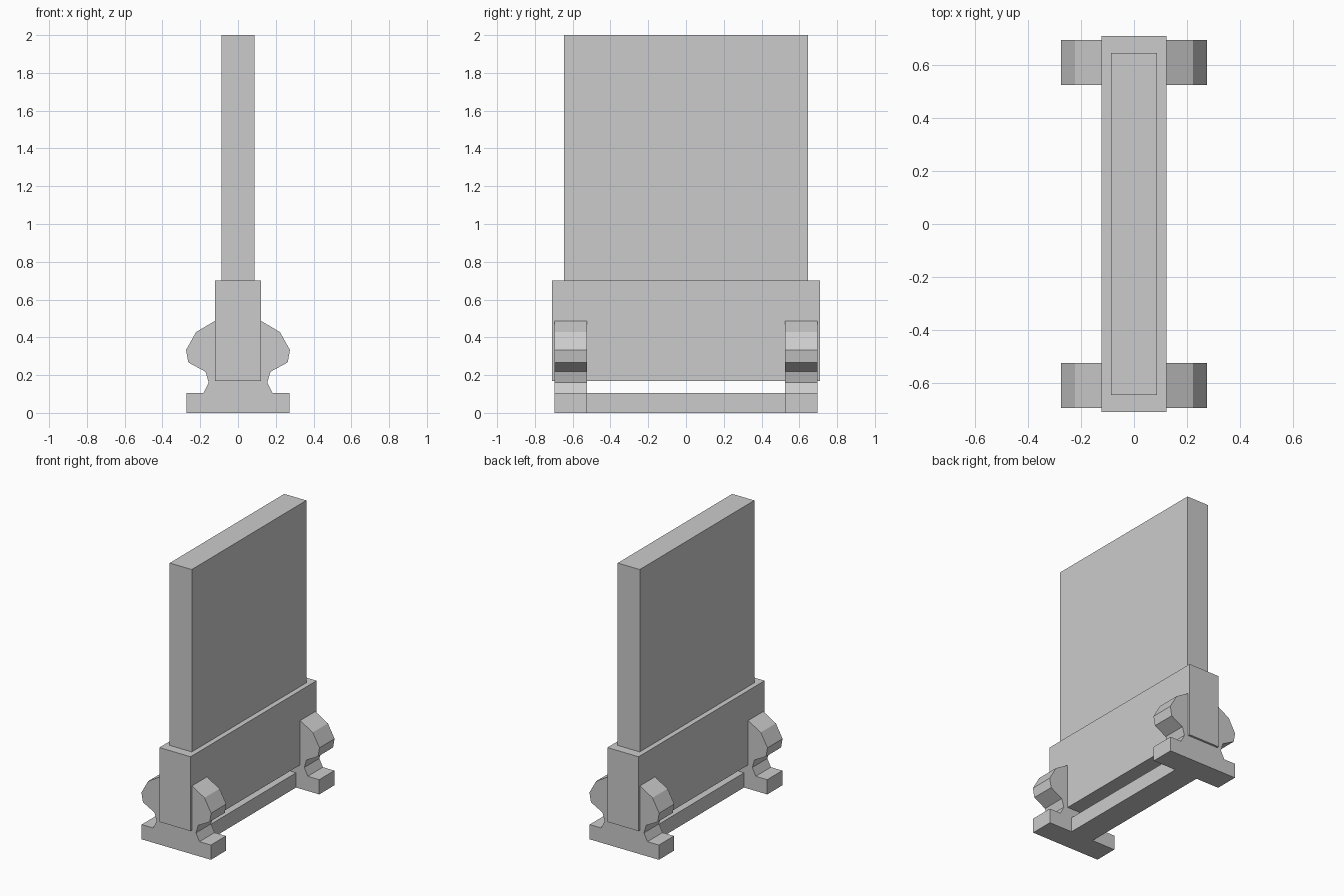
import bpy
import bmesh

if "Cube" in bpy.data.objects:
    bpy.data.objects.remove(bpy.data.objects["Cube"])


def finish(name, bm):
    bmesh.ops.recalc_face_normals(bm, faces=bm.faces)
    mesh = bpy.data.meshes.new(name)
    bm.to_mesh(mesh)
    bm.free()
    obj = bpy.data.objects.new(name, mesh)
    bpy.context.collection.objects.link(obj)
    return obj


def box(name, x, y, z):
    """Box from (min, max) pairs."""
    bm = bmesh.new()
    bmesh.ops.create_cube(bm, size=1)
    for v in bm.verts:
        for i, (lo, hi) in enumerate((x, y, z)):
            v.co[i] = hi if v.co[i] > 0 else lo
    return finish(name, bm)


def extrude_profile(name, points, y0, y1):
    """Extrude an x-z outline along y."""
    bm = bmesh.new()
    face = bm.faces.new([bm.verts.new((x, y0, z)) for x, z in points])
    out = bmesh.ops.extrude_face_region(bm, geom=[face])
    verts = [g for g in out["geom"] if isinstance(g, bmesh.types.BMVert)]
    bmesh.ops.translate(bm, verts=verts, vec=(0, y1 - y0, 0))
    return finish(name, bm)


# Upright panel and the thicker holder it stands in
box("upright_panel", (-0.087, 0.087), (-0.645, 0.645), (0.70, 2.0))
box("panel_holder", (-0.123, 0.123), (-0.71, 0.71), (0.17, 0.70))

# Scrolled foot outline, right half from the ground up
half = [(0.273, 0), (0.273, 0.105), (0.183, 0.105), (0.155, 0.16),
        (0.172, 0.218), (0.263, 0.267), (0.275, 0.333),
        (0.222, 0.428), (0.122, 0.487)]
outline = half + [(-x, z) for x, z in reversed(half)]

# One foot and half of the connecting rail at each end
for end, s in (("front", -1), ("back", 1)):
    extrude_profile(end + "_foot", outline, *sorted((s * 0.525, s * 0.695)))
    box(end + "_rail", (-0.09, 0.09), sorted((0, s * 0.525)), (0, 0.105))
